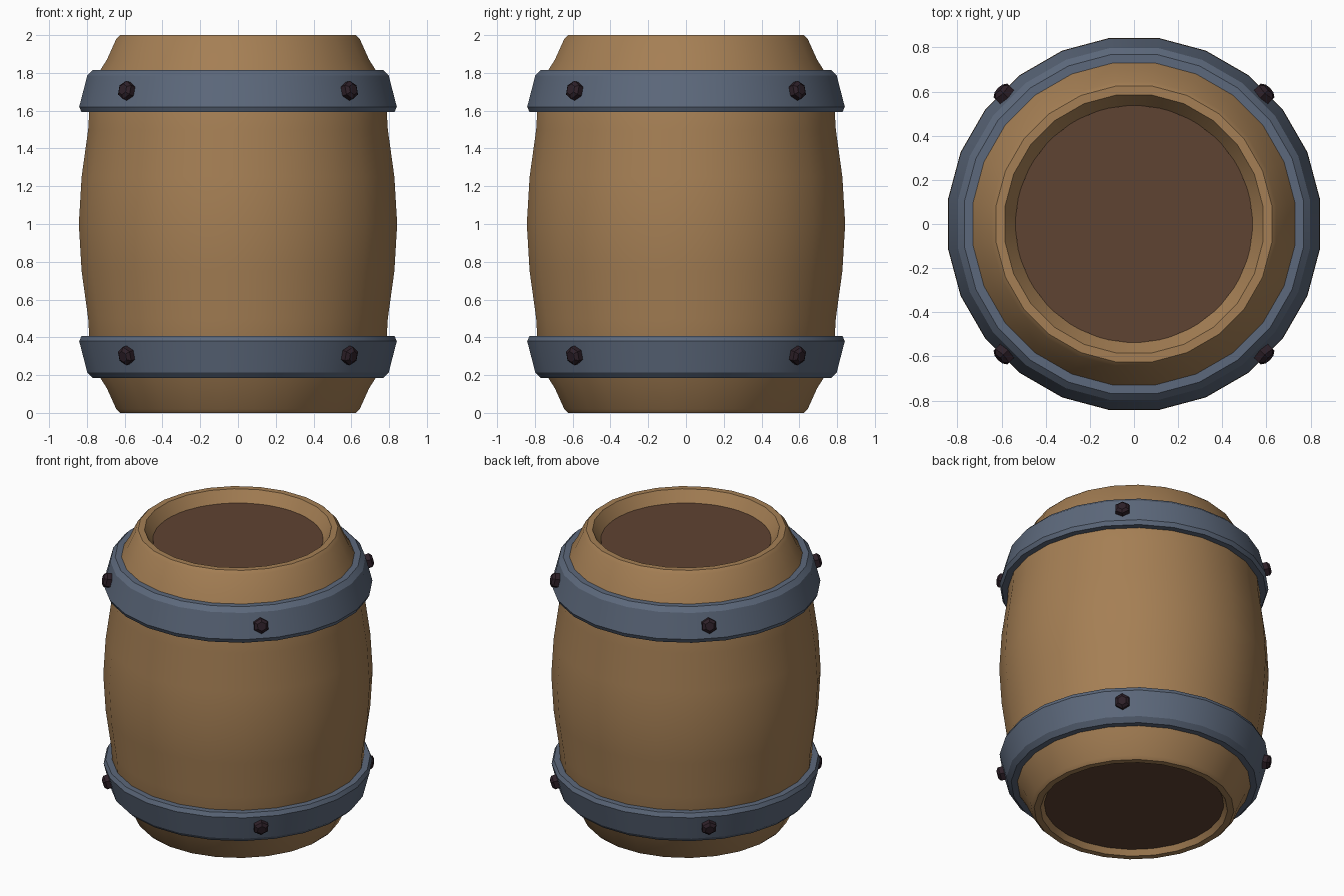
import bpy, bmesh, math
from mathutils import Matrix, Vector

if "Cube" in bpy.data.objects:
    bpy.data.objects.remove(bpy.data.objects["Cube"])


def mat(name, c):
    m = bpy.data.materials.new(name)
    m.diffuse_color = (*c, 1)
    m.use_nodes = True
    m.node_tree.nodes["Principled BSDF"].inputs["Base Color"].default_value = m.diffuse_color
    return m


WOOD = mat("warm wood", (0.376, 0.212, 0.089))
LID = mat("dark wood", (0.114, 0.056, 0.032))
STEEL = mat("blue steel", (0.108, 0.140, 0.200))
BOLT = mat("dark iron", (0.026, 0.014, 0.021))


def finish(name, bm, material, angle=None):
    bmesh.ops.recalc_face_normals(bm, faces=bm.faces)
    me = bpy.data.meshes.new(name)
    bm.to_mesh(me)
    bm.free()
    me.materials.append(material)
    ob = bpy.data.objects.new(name, me)
    bpy.context.collection.objects.link(ob)
    if angle:
        bpy.ops.object.select_all(action='DESELECT')
        ob.select_set(True)
        bpy.context.view_layer.objects.active = ob
        bpy.ops.object.shade_smooth_by_angle(angle=math.radians(angle))
    return ob


def lathe(name, prof, n, material, angle, closed=True, offset=0.5):
    # revolve a radius/height profile about z
    bm = bmesh.new()
    rings = []
    for i in range(n):
        a = 2 * math.pi * (i + offset) / n
        rings.append([bm.verts.new((r * math.cos(a), r * math.sin(a), z)) for r, z in prof])
    m = len(prof)
    for i in range(n):
        a, b = rings[i], rings[(i + 1) % n]
        for j in range(m if closed else m - 1):
            k = (j + 1) % m
            bm.faces.new((a[j], b[j], b[k], a[k]))
    return finish(name, bm, material, angle)


# Staved body: outer curve mirrored about mid height, sloped inner lips
half = [(0.525, 0.10), (0.59, 0.0), (0.63, 0.0), (0.65, 0.02), (0.70, 0.13),
        (0.745, 0.20), (0.79, 0.33), (0.80, 0.50), (0.835, 0.75)]
body = half + [(0.85, 1.0)] + [(r, 2 - z) for r, z in reversed(half)]
lathe("barrel_body", body, 24, WOOD, 40, closed=False)

# Recessed end lids
for name, z, r in (("top_lid", 1.91, 0.54), ("bottom_lid", 0.05, 0.57)):
    bm = bmesh.new()
    bmesh.ops.create_cone(bm, cap_ends=True, segments=24, radius1=r, radius2=r, depth=0.03,
                          matrix=Matrix.Translation((0, 0, z)))
    finish(name, bm, LID)

# Hoops, wider towards the middle of the barrel
hoop = [(0.72, 1.815), (0.775, 1.815), (0.805, 1.785), (0.848, 1.62), (0.835, 1.592), (0.77, 1.592)]
lathe("upper_hoop", hoop, 24, STEEL, 20)
lathe("lower_hoop", [(r, 2 - z) for r, z in hoop], 24, STEEL, 20)

# Bolts on the four diagonals of each hoop
for side, z, tilt in (("upper", 1.705, 0.25), ("lower", 0.305, -0.25)):
    for i in range(4):
        a = math.radians(45 + 90 * i)
        d = Vector((math.cos(a), math.sin(a), tilt)).normalized()
        rot = d.to_track_quat('Z', 'Y').to_matrix().to_4x4()
        pos = Matrix.Translation((0.83 * math.cos(a), 0.83 * math.sin(a), z))
        bm = bmesh.new()
        for r1, r2, h, off in ((0.05, 0.05, 0.04, 0.0), (0.05, 0.03, 0.015, 0.0275)):
            bmesh.ops.create_cone(bm, cap_ends=True, segments=6, radius1=r1, radius2=r2, depth=h,
                                  matrix=pos @ rot @ Matrix.Translation((0, 0, off)))
        finish(f"{side}_bolt_{i + 1}", bm, BOLT)
